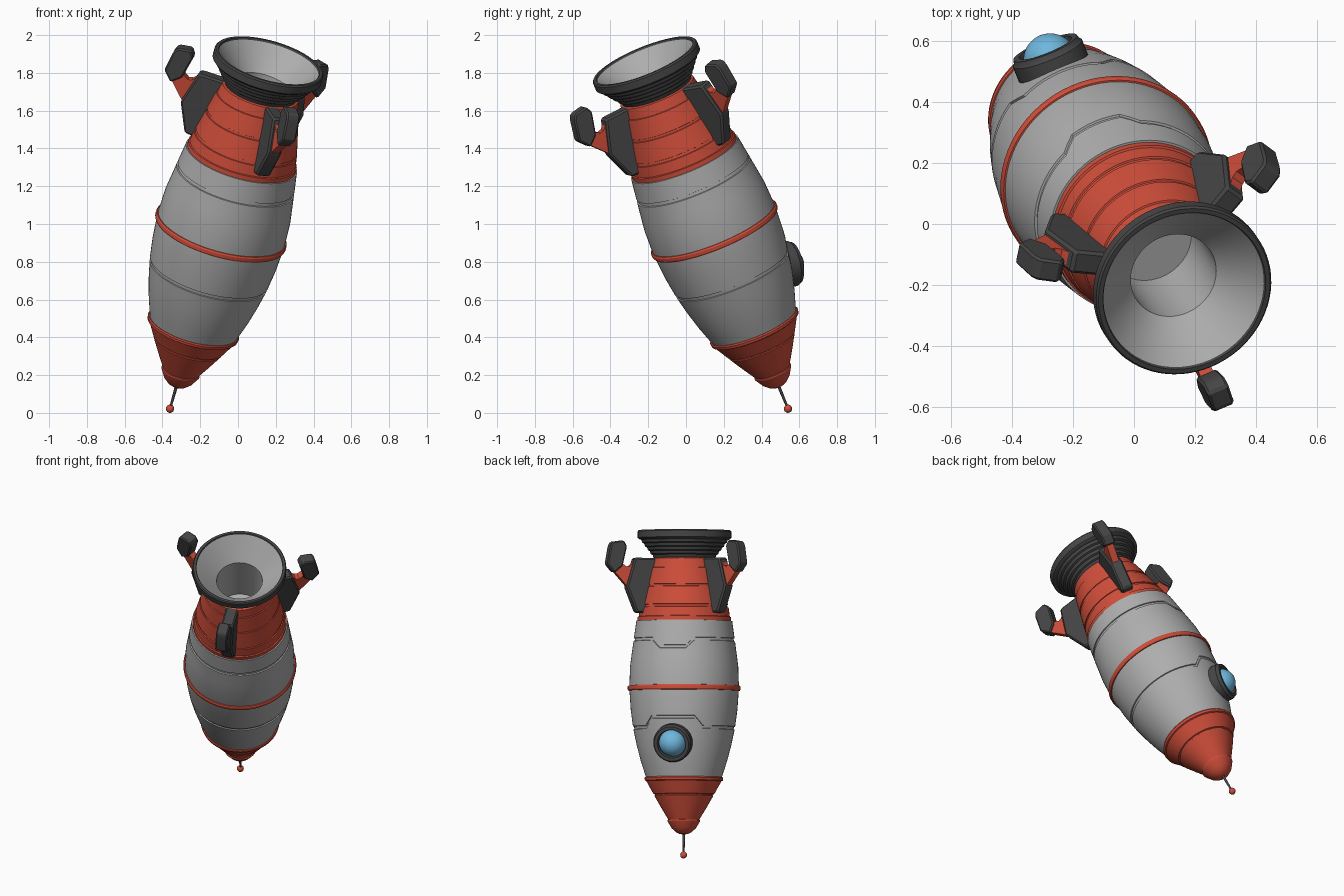
import bpy, bmesh, math
from mathutils import Matrix, Vector

if "Cube" in bpy.data.objects:
    bpy.data.objects.remove(bpy.data.objects["Cube"])


def material(name, rgb):
    m = bpy.data.materials.new(name)
    m.diffuse_color = (*rgb, 1)
    m.use_nodes = True
    m.node_tree.nodes["Principled BSDF"].inputs["Base Color"].default_value = m.diffuse_color
    return m


GREY = material("hull grey", (0.42, 0.42, 0.42))
RED = material("rocket red", (0.62, 0.075, 0.042))
DARK = material("dark metal", (0.06, 0.06, 0.06))
BLUE = material("window blue", (0.16, 0.47, 0.72))

# Tilted rocket frame: local Z runs from the antenna ball to the nozzle
u = Vector((0.255, -0.369, 0.894)).normalized()
h = Vector((-u.x, -u.y, 0)).normalized()
c = (h - u * h.dot(u)).normalized()
e = u.cross(c)
ROCKET = Matrix.Translation((-0.36, 0.54, 0.022)) @ Matrix((c, e, u)).transposed().to_4x4()
TURN = math.radians(-13)          # side the porthole sits on


def finish(name, bm, mat, matrix, angle=30):
    me = bpy.data.meshes.new(name)
    bm.to_mesh(me)
    bm.free()
    me.materials.append(mat)
    me.transform(matrix)
    ob = bpy.data.objects.new(name, me)
    bpy.context.collection.objects.link(ob)
    bpy.ops.object.select_all(action='DESELECT')
    ob.select_set(True)
    bpy.context.view_layer.objects.active = ob
    bpy.ops.object.shade_smooth_by_angle(angle=math.radians(angle))
    return ob


def lathe(name, rows, mat, n=72, matrix=ROCKET, place=None):
    """Revolve (height, radius) rows; place(row, degrees) may vary a row by angle."""
    bm = bmesh.new()
    rings = []
    for row in rows:
        ring = []
        for j in range(n):
            deg = (360 * j / n + 180) % 360 - 180
            t, r = place(row, deg) if place else row
            a = TURN + math.radians(deg)
            ring.append(bm.verts.new((r * math.cos(a), r * math.sin(a), t)))
        rings.append(ring)
    for lo, hi in zip(rings, rings[1:]):
        for j in range(n):
            k = (j + 1) % n
            bm.faces.new((lo[j], lo[k], hi[k], hi[j]))
    bmesh.ops.remove_doubles(bm, verts=bm.verts, dist=1e-5)
    return finish(name, bm, mat, matrix)


def ball(radius, z0=0.0, start=-90, steps=8):
    return [(z0 + radius * math.sin(a), max(0, radius * math.cos(a)) if i < steps else 0)
            for i in range(steps + 1)
            for a in [math.radians(start + (90 - start) * i / steps)]]


# Antenna
lathe("antenna_ball", [(-0.022, 0)] + ball(0.022, start=-80), RED, 20)
lathe("antenna_rod", [(0.0, 0.006), (0.15, 0.009)], DARK, 12)

# Nose cone with stepped cap and base lip
lathe("nose_cone", [(0.130, 0), (0.133, 0.025), (0.145, 0.05), (0.17, 0.077), (0.215, 0.104),
                    (0.222, 0.104), (0.224, 0.098), (0.29, 0.138), (0.375, 0.187), (0.378, 0.183),
                    (0.384, 0.184), (0.387, 0.193), (0.468, 0.238), (0.472, 0.247),
                    (0.487, 0.250), (0.494, 0.246), (0.494, 0.22)], RED)

# Main hull with two panel grooves that detour round a trapezoid notch
SHAPE = [(0.485, 0.238), (0.6, 0.275), (0.7, 0.301), (0.8, 0.322), (0.9, 0.337), (1.06, 0.348),
         (1.2, 0.343), (1.35, 0.323), (1.5, 0.302)]


def hull_radius(t):
    for (t0, r0), (t1, r1) in zip(SHAPE, SHAPE[1:]):
        if t <= t1:
            return r0 + (r1 - r0) * (t - t0) / (t1 - t0)
    return SHAPE[-1][1]


def hull_place(row, deg):
    t, depth, shift, inner, outer = row
    t += shift * min(1, max(0, (outer - abs(deg)) / (outer - inner)))
    return t, hull_radius(t) - depth


def groove(t, shift, inner, outer):
    return [(t + dt, d, shift, inner, outer)
            for dt, d in ((0, 0), (0.002, 0.007), (0.018, 0.007), (0.020, 0))]


def plain(*ts):
    return [(t, 0, 0, 10, 20) for t in ts]


lathe("hull", plain(0.485, 0.54, 0.6, 0.65, 0.7, 0.75) + groove(0.795, 0.063, 25, 35)
      + plain(0.92, 0.99, 1.06, 1.13, 1.2, 1.27) + groove(1.355, -0.05, 15, 25)
      + plain(1.42, 1.485) + [(1.487, 0.03, 0, 10, 20)], GREY, place=hull_place)

# Red belly band
lathe("belly_band", [(1.04, 0.335), (1.042, 0.353), (1.05, 0.358), (1.066, 0.358),
                     (1.074, 0.353), (1.076, 0.335)], RED)

# Red tail section with stepped seams
lathe("tail_section", [(1.483, 0.27), (1.483, 0.297), (1.51, 0.296), (1.513, 0.289), (1.57, 0.281),
                       (1.572, 0.275), (1.586, 0.272), (1.588, 0.277), (1.70, 0.252), (1.702, 0.247),
                       (1.714, 0.245), (1.716, 0.249), (1.82, 0.226), (1.822, 0.220),
                       (1.88, 0.208), (1.89, 0.18)], RED)

# Nozzle: ribbed outside, heavy rim, pale bell inside
ribs = [(1.87, 0.185)]
for i in range(5):
    r = 0.196 + 0.018 * i
    ribs += [(1.885 + 0.024 * i, r), (1.903 + 0.024 * i, r + 0.006)]
lathe("nozzle_shell", ribs + [(2.003, 0.287), (2.012, 0.297), (2.052, 0.297), (2.06, 0.291),
                              (2.06, 0.276), (2.05, 0.272)], DARK)
lathe("nozzle_bell", [(2.052, 0.274), (1.92, 0.145), (1.60, 0.145), (1.60, 0)], GREY)

# Porthole, square to the hull surface
d = Vector((math.cos(TURN), math.sin(TURN), 0))
z = Vector((0, 0, 1))
slope = math.radians(14)
n = d * math.cos(slope) - z * math.sin(slope)
side = z.cross(d)
PORT = ROCKET @ Matrix.Translation(d * 0.30 + z * 0.706) @ \
    Matrix((side, n.cross(side), n)).transposed().to_4x4()
lathe("porthole_frame", [(-0.06, 0.122), (0.03, 0.122), (0.036, 0.116), (0.05, 0.112),
                         (0.05, 0.092), (0.02, 0.086)], DARK, 40, PORT)
lathe("porthole_glass", ball(0.088, 0.005, start=5), BLUE, 40, PORT)


# Fins: (radius, height) outlines given a thickness
def plate(name, outline, thick, mat, turn, bevel):
    bm = bmesh.new()
    f = bm.faces.new([bm.verts.new((r, -thick / 2, t)) for r, t in outline])
    ext = bmesh.ops.extrude_face_region(bm, geom=[f])
    bmesh.ops.translate(bm, vec=(0, thick, 0),
                        verts=[v for v in ext["geom"] if isinstance(v, bmesh.types.BMVert)])
    bmesh.ops.recalc_face_normals(bm, faces=bm.faces)
    if bevel:
        bmesh.ops.bevel(bm, geom=bm.edges[:], offset=bevel, segments=1, affect='EDGES')
    finish(name, bm, mat, ROCKET @ Matrix.Rotation(turn, 4, 'Z'), 25)


ROOT = [(0.26, 1.53), (0.325, 1.535), (0.392, 1.70), (0.338, 1.882), (0.19, 1.882)]
STRUT = [(0.36, 1.68), (0.385, 1.70), (0.475, 1.80), (0.44, 1.87), (0.41, 1.84),
         (0.388, 1.825), (0.365, 1.83), (0.347, 1.85), (0.32, 1.86)]
TIP = [(0.472, 1.785), (0.52, 1.84), (0.500, 1.955), (0.485, 1.982), (0.412, 1.992),
       (0.390, 1.955), (0.418, 1.83)]
for i, deg in enumerate((-73, 47, 167), 1):
    a = math.radians(deg)
    plate(f"fin_root_{i}", ROOT, 0.08, DARK, a, 0.01)
    plate(f"fin_strut_{i}", STRUT, 0.045, RED, a, 0)
    plate(f"fin_tip_{i}", TIP, 0.075, DARK, a, 0.008)
